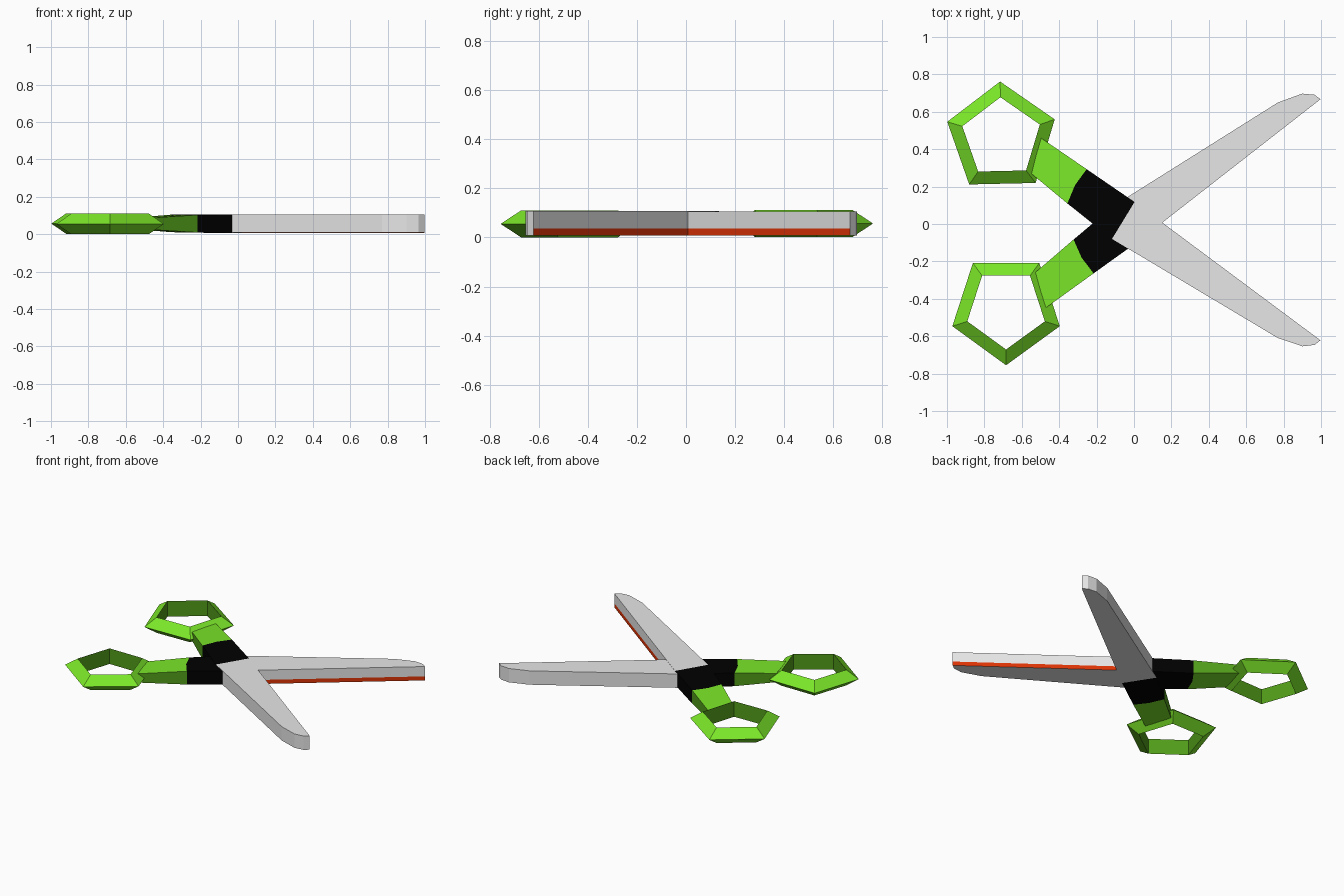
import bpy, bmesh, math
from mathutils import Matrix

if "Cube" in bpy.data.objects:
    bpy.data.objects.remove(bpy.data.objects["Cube"])


def material(name, rgb):
    m = bpy.data.materials.new(name)
    m.diffuse_color = (*rgb, 1)
    m.use_nodes = True
    m.node_tree.nodes["Principled BSDF"].inputs["Base Color"].default_value = m.diffuse_color
    return m


GREEN = material("grip green", (0.20, 0.80, 0.022))
DARK = material("deep green", (0.085, 0.34, 0.010))
BLACK = material("matt black", (0.0, 0.0, 0.0))
STEEL = material("steel grey", (0.82, 0.82, 0.82))
RED = material("edge red", (0.74, 0.035, 0.002))
MID = 0.056

# the second half is the first one mirrored and opened a little further
FIRST = Matrix.Identity(4)
SECOND = (Matrix.Translation((-0.015, 0.0224, 0.0016))
          @ Matrix.Rotation(0.0227, 4, 'Z') @ Matrix.Diagonal((1, -1, 1, 1)))


def finish(bm, name, mats, matrix):
    bmesh.ops.transform(bm, matrix=matrix, verts=bm.verts)
    bmesh.ops.recalc_face_normals(bm, faces=bm.faces)
    me = bpy.data.meshes.new(name)
    bm.to_mesh(me)
    bm.free()
    for m in mats:
        me.materials.append(m)
    bpy.context.collection.objects.link(bpy.data.objects.new(name, me))


def slab(name, pts, mats, matrix, levels=(-1, 1), marked=()):
    """Outline of (x, y, half thickness) lofted through levels; marked sides' lowest strip gets slot 1."""
    bm = bmesh.new()
    rings = [[bm.verts.new((x, y, MID + s * h)) for x, y, h in pts] for s in levels]
    n = len(pts)
    for k in range(len(rings) - 1):
        for i in range(n):
            j = (i + 1) % n
            f = bm.faces.new((rings[k][i], rings[k][j], rings[k + 1][j], rings[k + 1][i]))
            if k == 0 and i in marked:
                f.material_index = 1
    bm.faces.new(rings[0])
    bm.faces.new(rings[-1])
    finish(bm, name, mats, matrix)


def finger_ring(name, matrix):
    """Five-sided ring with a triangular section; the inner wall is darker."""
    bm = bmesh.new()
    section = [(0.302, 0.055), (0.218, 0.11), (0.218, 0.0)]
    loops = []
    for i in range(5):
        a = -math.pi / 2 + i * math.tau / 5
        loops.append([bm.verts.new((-0.684 + r * math.cos(a), -0.453 + r * math.sin(a), z))
                      for r, z in section])
    for i in range(5):
        a, b = loops[i], loops[(i + 1) % 5]
        for k in range(3):
            f = bm.faces.new((a[k], b[k], b[(k + 1) % 3], a[(k + 1) % 3]))
            f.material_index = int(k == 1)
    finish(bm, name, [GREEN, DARK], matrix)


# outlines of one half; shift moves the joint between collar and handle
T, B, E = 0.049, 0.047, 0.031
blade = [(0.02, -0.095, T), (0.997, 0.667, T), (0.965, 0.691, T), (0.90, 0.697, T),
         (0.77, 0.65, T), (-0.105, 0.10, T)]

for tag, mtx, shift in (("first", FIRST, 0.0), ("second", SECOND, 0.02)):
    joint = [(x - 0.8 * shift, y - 0.6 * shift, B)
             for x, y in ((-0.323, -0.083), (-0.28, -0.18), (-0.216, -0.264))]
    slab(tag + "_blade", blade, [STEEL, RED], mtx, (-1, -0.42, 1), (0,))
    slab(tag + "_collar", [blade[0], blade[-1]] + joint, [BLACK], mtx)
    slab(tag + "_handle", joint[::-1] + [(-0.527, -0.258, E), (-0.474, -0.45, E)],
         [GREEN, DARK], mtx, marked=range(5))
    finger_ring(tag + "_finger_ring", mtx)
